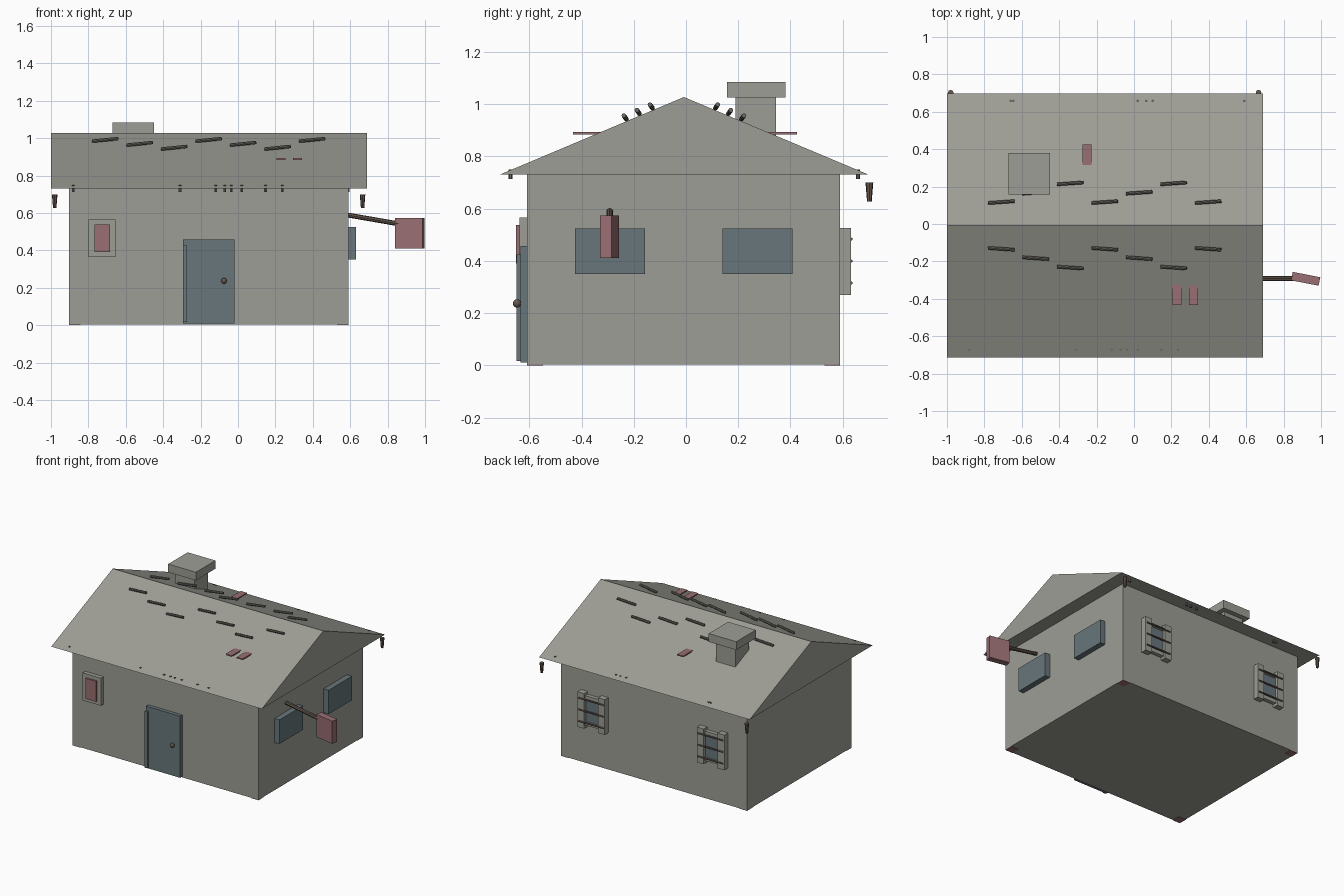
import bpy, bmesh, math
from mathutils import Vector, Matrix

if "Cube" in bpy.data.objects:
    bpy.data.objects.remove(bpy.data.objects["Cube"])


def mat(name, r, g, b):
    m = bpy.data.materials.new(name)
    lin = [((c / 255 + 0.055) / 1.055) ** 2.4 for c in (r, g, b)]
    m.diffuse_color = (*lin, 1)
    m.use_nodes = True
    m.node_tree.nodes["Principled BSDF"].inputs["Base Color"].default_value = m.diffuse_color
    return m


STONE = mat("stone grey", 158, 158, 150)
BLUE = mat("slate blue", 104, 118, 123)
RED = mat("dusty red", 152, 110, 114)
BROWN = mat("dark brown", 102, 87, 78)
STICK = mat("dark grey", 108, 106, 99)


def finish(name, bm, material):
    bmesh.ops.recalc_face_normals(bm, faces=bm.faces)
    me = bpy.data.meshes.new(name)
    bm.to_mesh(me)
    bm.free()
    me.materials.append(material)
    ob = bpy.data.objects.new(name, me)
    bpy.context.collection.objects.link(ob)
    return ob


def box(name, x, y, z, material, turn=0):
    """Box from (min, max) ranges, turned about its own vertical axis."""
    bm = bmesh.new()
    size = [r[1] - r[0] for r in (x, y, z)]
    mid = [(r[0] + r[1]) / 2 for r in (x, y, z)]
    m = Matrix.Translation(mid) @ Matrix.Rotation(turn, 4, 'Z') @ Matrix.Diagonal((*size, 1))
    bmesh.ops.create_cube(bm, size=1, matrix=m)
    return finish(name, bm, material)


def rod(name, a, b, r1, r2, material, sides=8):
    """Cylinder or cone running from point a to point b."""
    a, b = Vector(a), Vector(b)
    d = b - a
    m = Matrix.Translation((a + b) / 2) @ d.to_track_quat('Z', 'Y').to_matrix().to_4x4()
    bm = bmesh.new()
    bmesh.ops.create_cone(bm, cap_ends=True, segments=sides, radius1=r1, radius2=r2,
                          depth=d.length, matrix=m)
    return finish(name, bm, material)


CY = -0.008  # house centre line

# Walls and corner feet
box("walls", (-0.903, 0.59), (-0.608, 0.59), (0.003, 0.735), STONE)
for x in (-0.903, 0.53):
    for y in (-0.608, 0.53):
        box("corner_foot", (x, x + 0.06), (y, y + 0.06), (0, 0.004), RED)

# Gable roof: a solid triangular prism
bm = bmesh.new()
tri = [bm.verts.new((-1.0, y, z)) for y, z in ((-0.713, 0.73), (0.699, 0.73), (CY, 1.027))]
face = bm.faces.new(tri)
ext = bmesh.ops.extrude_face_region(bm, geom=[face], use_keep_orig=True)
bmesh.ops.translate(bm, vec=(1.69, 0, 0),
                    verts=[v for v in ext["geom"] if isinstance(v, bmesh.types.BMVert)])
finish("roof", bm, STONE)

# Chimney
box("chimney_shaft", (-0.637, -0.483), (0.19, 0.345), (0.86, 1.03), STONE)
box("chimney_cap", (-0.67, -0.448), (0.157, 0.38), (1.025, 1.085), STONE)

# Loose sticks lying on both roof slopes
for i in range(7):
    x = -0.71 + i * 0.1843
    out = 0.125 + (i % 3) * 0.05
    z = 0.991 - (i % 3) * 0.021
    for s in (-1, 1):
        rod("roof_stick", (x - 0.07, CY + s * (out - 0.005), z - 0.007),
            (x + 0.07, CY + s * (out + 0.005), z + 0.007), 0.009, 0.009, STICK)

# Loose red tiles
for x, y in ((0.205, -0.433), (0.293, -0.433), (-0.275, 0.315)):
    box("roof_tile", (x, x + 0.048), (y, y + 0.11), (0.884, 0.893), RED)

# Small pegs through the eaves
for y, xs in ((-0.672, (-0.88, -0.31, -0.12, -0.07, -0.035, 0.02, 0.147, 0.237)),
              (0.658, (-0.66, -0.645, 0.02, 0.065, 0.10, 0.59))):
    for x in xs:
        rod("eave_peg", (x, y, 0.713), (x, y, 0.75), 0.008, 0.008, STICK, 6)

# Tapered drops at the back roof corners
for x in (-0.98, 0.666):
    rod("corner_drop", (x, 0.702, 0.627), (x, 0.702, 0.70), 0.009, 0.015, BROWN)

# Front door with a hinge strip and a knob
box("door", (-0.295, -0.02), (-0.634, -0.60), (0.01, 0.457), BLUE)
box("door_strip", (-0.295, -0.274), (-0.648, -0.63), (0.016, 0.425), BLUE)
bm = bmesh.new()
bmesh.ops.create_uvsphere(bm, u_segments=10, v_segments=6, radius=0.016,
                          matrix=Matrix.Translation((-0.075, -0.647, 0.237)))
finish("door_knob", bm, BROWN)

# Framed notice on the front wall
box("notice_frame", (-0.80, -0.654), (-0.638, -0.60), (0.365, 0.565), STONE)
box("notice_panel", (-0.768, -0.685), (-0.65, -0.63), (0.39, 0.538), RED)

# Side windows
for y in (-0.425, 0.139):
    box("side_window", (0.58, 0.63), (y, y + 0.269), (0.35, 0.524), BLUE)

# Back windows: posts, sill, lintel, pane and bars
for x in (-0.64, 0.32):
    for s in (-1, 1):
        box("window_post", (x + s * 0.083 - 0.027, x + s * 0.083 + 0.027),
            (0.58, 0.632), (0.27, 0.525), STONE)
    for z in (0.29, 0.48):
        box("window_rail", (x - 0.06, x + 0.06), (0.58, 0.618), (z, z + 0.025), STONE)
    box("back_window", (x - 0.06, x + 0.06), (0.58, 0.612), (0.31, 0.485), BLUE)
    for z in (0.315, 0.399, 0.483):
        rod("window_bar", (x - 0.1, 0.632, z), (x + 0.1, 0.632, z), 0.006, 0.006, BROWN)

# Hanging sign on an arm
rod("sign_arm", (0.58, -0.292, 0.59), (0.87, -0.292, 0.54), 0.013, 0.013, BROWN)
box("sign", (0.843, 0.993), (-0.316, -0.27), (0.41, 0.574), RED, math.radians(-11))
